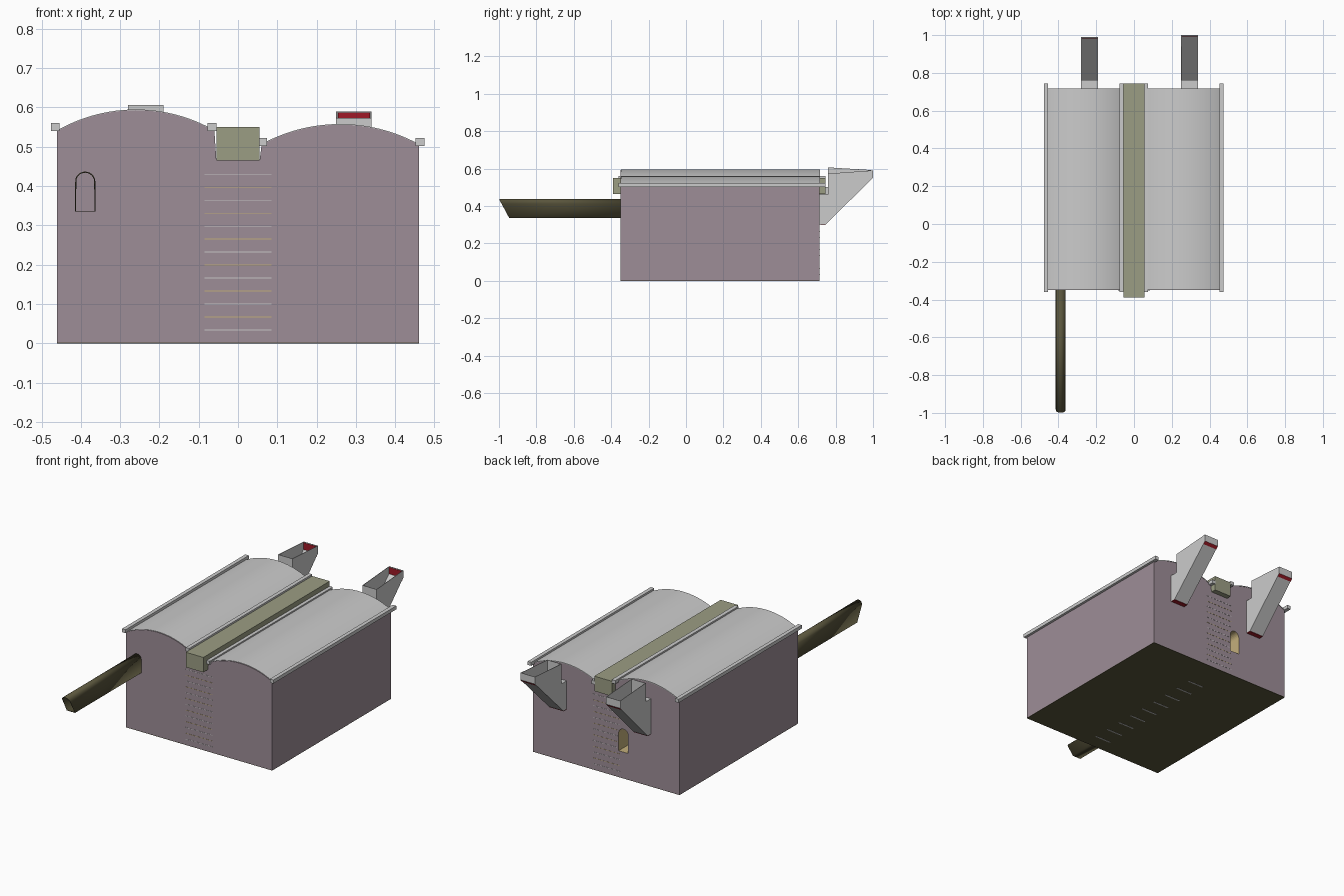
import bpy, bmesh, math

if "Cube" in bpy.data.objects:
    bpy.data.objects.remove(bpy.data.objects["Cube"])

def mat(name, c):
    m = bpy.data.materials.new(name)
    m.diffuse_color = (*c, 1)
    m.use_nodes = True
    m.node_tree.nodes["Principled BSDF"].inputs["Base Color"].default_value = m.diffuse_color
    return m

WALL = mat("mauve_wall", (0.34, 0.27, 0.31))
OLIVE = mat("olive", (0.33, 0.34, 0.23))
DARK = mat("dark_olive", (0.10, 0.09, 0.045))
TAN = mat("tan", (0.55, 0.43, 0.2))
RED = mat("red", (0.35, 0.01, 0.02))

def make(name, verts, faces, material=None):
    me = bpy.data.meshes.new(name)
    bm = bmesh.new()
    vs = [bm.verts.new(v) for v in verts]
    for f in faces:
        bm.faces.new([vs[i] for i in f])
    bmesh.ops.recalc_face_normals(bm, faces=bm.faces)
    bm.to_mesh(me)
    bm.free()
    ob = bpy.data.objects.new(name, me)
    bpy.context.collection.objects.link(ob)
    if material:
        me.materials.append(material)
    return ob

def extrude_y(name, prof, y0, y1, material=None):
    n = len(prof)
    v = [(x, y0, z) for x, z in prof] + [(x, y1, z) for x, z in prof]
    f = [(i, (i + 1) % n, (i + 1) % n + n, i + n) for i in range(n)]
    return make(name, v, f + [tuple(range(n)), tuple(range(n, 2 * n))], material)

def box(name, x0, x1, y0, y1, z0, z1, material=None):
    return extrude_y(name, [(x0, z0), (x1, z0), (x1, z1), (x0, z1)], y0, y1, material)

def smooth(ob):
    bpy.ops.object.select_all(action='DESELECT')
    bpy.context.view_layer.objects.active = ob
    ob.select_set(True)
    bpy.ops.object.shade_smooth_by_angle(angle=math.radians(30))

def vault(x0, x1, z, rise, n=24):
    # Shallow circular arc from x0 to x1 springing at height z
    h = abs(x1 - x0) / 2
    r = (h * h + rise * rise) / (2 * rise)
    c = (x0 + x1) / 2
    pts = []
    for i in range(n + 1):
        x = x0 + (x1 - x0) * i / n
        pts.append((x, z + rise - r + math.sqrt(r * r - (x - c) ** 2)))
    return pts

def round_arch(xc, half, z0, z1, n=12):
    top = [(xc + half * math.cos(math.pi * i / n), z1 - half + half * math.sin(math.pi * i / n))
           for i in range(n + 1)]
    return [(xc - half, z0), (xc + half, z0)] + top

YF, YB = -0.35, 0.715

# Hall body with twin vaulted outline
right_arc = vault(0.46, 0.06, 0.505, 0.051)
left_arc = vault(-0.06, -0.46, 0.54, 0.053)
body = extrude_y("hall_body", [(-0.46, 0.002), (0.46, 0.002)] + right_arc
                 + [(0.055, 0.465), (-0.055, 0.465)] + left_arc, YF, YB, WALL)
box("underside", -0.46, 0.46, YF, YB, 0.0, 0.003, DARK)

# Arched doorway recessed into the back wall
cutter = extrude_y("doorway_cutter", round_arch(-0.107, 0.03, 0.15, 0.28), 0.45, 0.8, TAN)
cutter.hide_render = True
body.data.materials.append(TAN)
mod = body.modifiers.new("doorway", 'BOOLEAN')
mod.object = cutter
mod.solver = 'EXACT'
mod.material_mode = 'TRANSFER'
bpy.context.view_layer.objects.active = body
bpy.ops.object.modifier_apply(modifier=mod.name)
bpy.data.objects.remove(cutter)

# Vaulted roof skins
for side, arc in (("left", left_arc), ("right", right_arc)):
    skin = arc + [(x, z - 0.004) for x, z in reversed(arc)]
    skin = [(x, z + 0.002) for x, z in skin]
    smooth(extrude_y(side + "_roof", skin, YF + 0.003, YB + 0.002))

# Square rails along the eaves and the box gutter in the valley
for i, (x, z) in enumerate([(-0.465, 0.55), (-0.066, 0.55), (0.063, 0.512), (0.463, 0.512)]):
    box("eave_rail_%d" % i, x - 0.011, x + 0.011, -0.36, 0.745, z - 0.01, z + 0.01)
box("valley_gutter", -0.055, 0.055, -0.39, 0.745, 0.465, 0.55, OLIVE)

# Hollow arched duct with a slanted mouth
arch = round_arch(-0.389, 0.026, 0.335, 0.437)[:-1]
n = len(arch)
verts = [(x, -0.945 - 0.053 * min(1, (z - 0.335) / 0.1), z) for x, z in arch]
verts += [(x, YF, z) for x, z in arch]
duct = make("arched_duct", verts,
            [(i, (i + 1) % n, (i + 1) % n + n, i + n) for i in range(n)], DARK)
sol = duct.modifiers.new("wall", 'SOLIDIFY')
sol.thickness = 0.003
smooth(duct)

# Open-topped hoppers on the back wall
def hopper(name, x0, x1, end, step, rim_in, rim_out):
    prof = [(0.76, rim_in), (0.76, step), (YB, step), (YB, 0.3), (0.745, 0.3),
            (end, 0.55), (end, rim_out)]
    k = len(prof)
    v = [(x0, y, z) for y, z in prof] + [(x1, y, z) for y, z in prof]
    f = [(i, i + 1, i + 1 + k, i + k) for i in range(k - 1)]
    ob = make(name, v, f + [tuple(range(k)), tuple(range(k, 2 * k))])
    s = ob.modifiers.new("wall", 'SOLIDIFY')
    s.thickness = 0.004
    # Red edging at the lip and foot of the chute
    make(name + "_lip", [(x0, end - 0.012, 0.536), (x1, end - 0.012, 0.536),
                         (x1, end + 0.001, 0.549), (x0, end + 0.001, 0.549)],
         [(0, 1, 2, 3)], RED)
    box(name + "_foot", x0, x1, YB + 0.003, 0.745, 0.298, 0.3, RED)
    box(name + "_inner_edge", x0 + 0.004, x1 - 0.004, end - 0.007, end - 0.005,
        0.55, rim_out - 0.003, RED)

hopper("left_hopper", -0.28, -0.19, 0.99, 0.5, 0.606, 0.592)
hopper("right_hopper", 0.25, 0.34, 1.0, 0.46, 0.573, 0.59)

# Thin slab edges showing on the front and back walls
for i in range(13):
    z = 0.034 + i * 0.033
    for side, y in (("front", YF), ("back", YB)):
        if side == "back" and 0.14 < z < 0.29:
            spans = [(-0.07, 0.085)]
        else:
            spans = [(-0.085, 0.085)]
        for a, b in spans:
            box("%s_slab_edge_%d" % (side, i), a, b, y - 0.001, y + 0.001,
                z - 0.001, z + 0.001, TAN if i % 2 else None)

# Row of narrow slots under the floor
for i in range(9):
    y = -0.26 + i * 0.097
    box("floor_strip_%d" % i, -0.05, 0.05, y - 0.004, y + 0.004, -0.001, 0.001)
